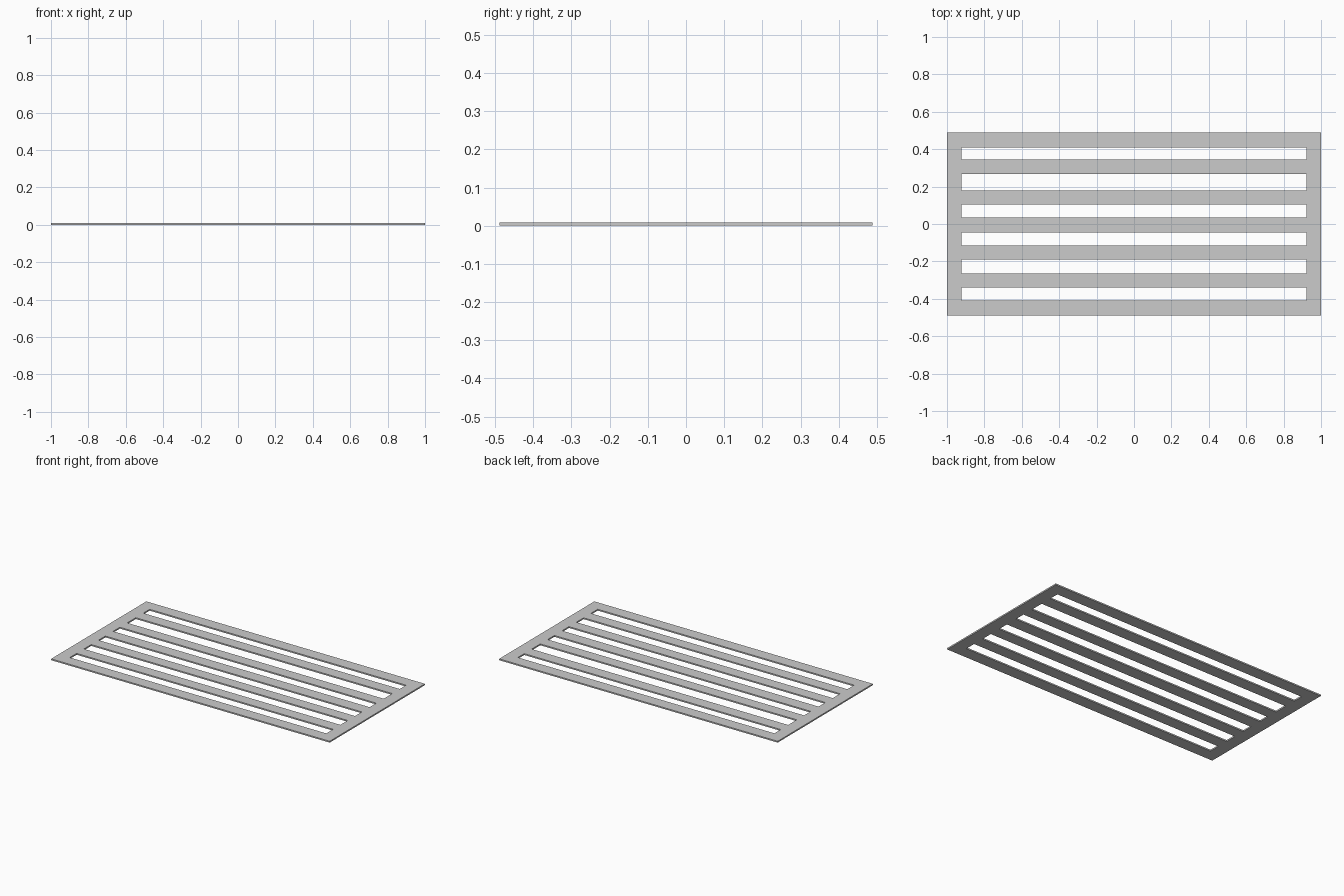
import bpy, bmesh

if "Cube" in bpy.data.objects:
    bpy.data.objects.remove(bpy.data.objects["Cube"])

THICK = 0.009
XS = [-1.0, -0.921, 0.921, 1.0]
# Slat / slot boundaries from front to back
YS = [-0.488, -0.410, -0.340, -0.265, -0.190, -0.115, -0.045,
      0.035, 0.104, 0.179, 0.267, 0.344, 0.409, 0.488]

bm = bmesh.new()

# Flat frame: side rails everywhere, slats in every other row
grid = [[bm.verts.new((x, y, 0)) for x in XS] for y in YS]
for j in range(len(YS) - 1):
    for i in range(len(XS) - 1):
        if i == 1 and j % 2 == 1:
            continue  # open slot
        bm.faces.new((grid[j][i], grid[j][i + 1],
                      grid[j + 1][i + 1], grid[j + 1][i]))

# Thicken the frame into a solid panel
res = bmesh.ops.extrude_face_region(bm, geom=bm.faces[:], use_keep_orig=True)
top = [g for g in res["geom"] if isinstance(g, bmesh.types.BMVert)]
bmesh.ops.translate(bm, verts=top, vec=(0, 0, THICK))
bmesh.ops.recalc_face_normals(bm, faces=bm.faces[:])

mesh = bpy.data.meshes.new("slatted_panel")
bm.to_mesh(mesh)
bm.free()
panel = bpy.data.objects.new("slatted_panel", mesh)
bpy.context.collection.objects.link(panel)
